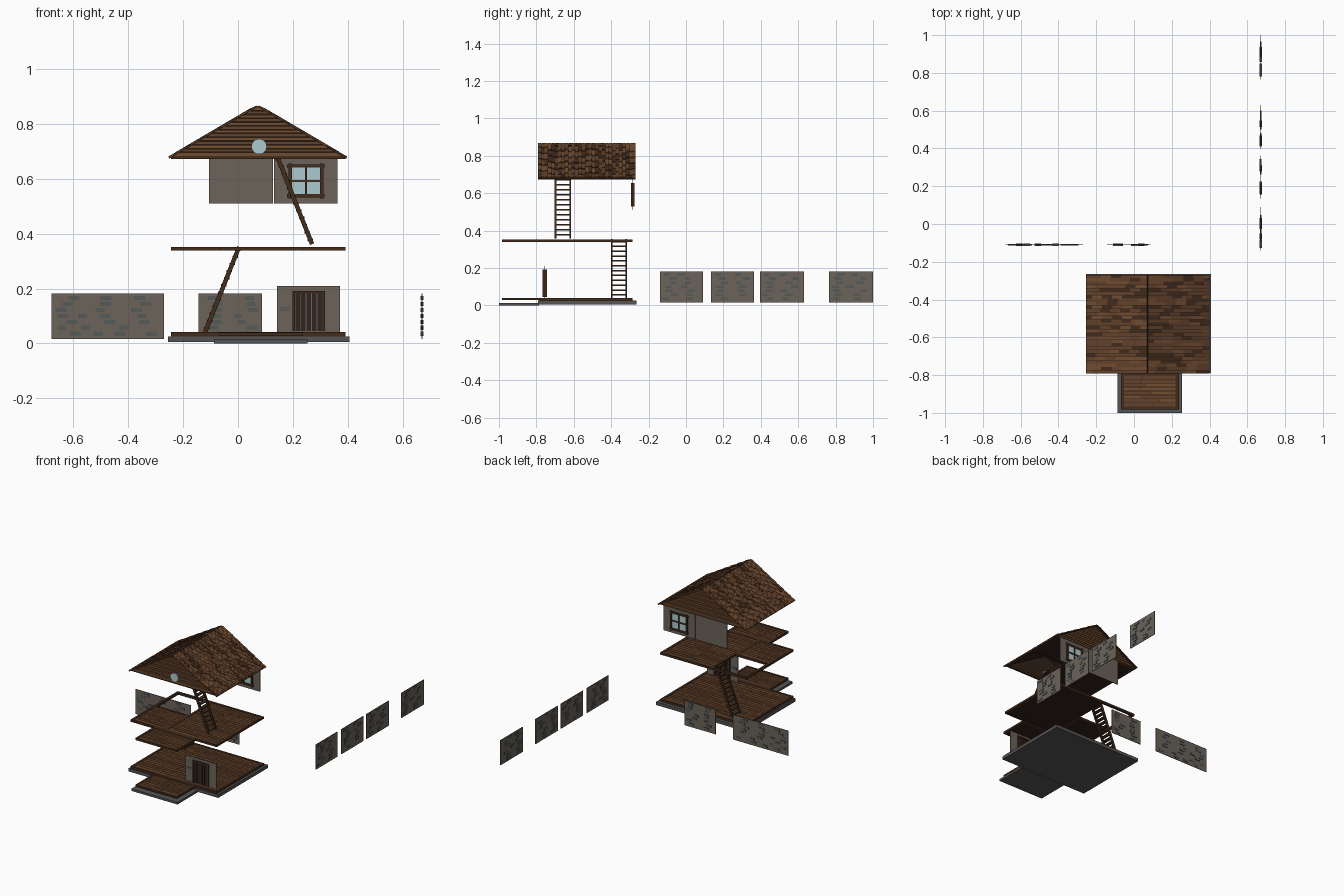
import bpy, bmesh, random
from mathutils import Vector

if "Cube" in bpy.data.objects:
    bpy.data.objects.remove(bpy.data.objects["Cube"])
random.seed(4)

COL = {"wall": (.15, .125, .10), "brick": (.09, .10, .095), "plank": (.17, .075, .03),
       "plank_b": (.125, .055, .024), "beam": (.055, .025, .012), "dark": (.03, .016, .01),
       "glass": (.42, .6, .62), "stone": (.09, .09, .09), "door": (.03, .018, .013)}
MATS = {}
for k, c in COL.items():
    MATS[k] = bpy.data.materials.new(k)
    MATS[k].diffuse_color = (*c, 1)
PARTS = {}


def prism(part, mat, pts, a, b, axis="y"):
    """Extrude a profile from a to b; profile is xz along y, or yz along x."""
    bm = PARTS.setdefault((part, mat), bmesh.new())
    put = (lambda p, t: (p[0], t, p[1])) if axis == "y" else (lambda p, t: (t, p[0], p[1]))
    A = [bm.verts.new(put(p, a)) for p in pts]
    B = [bm.verts.new(put(p, b)) for p in pts]
    bm.faces.new(A)
    bm.faces.new(B[::-1])
    for i in range(len(pts)):
        j = (i + 1) % len(pts)
        bm.faces.new((A[j], A[i], B[i], B[j]))


def box(part, mat, x0, x1, y0, y1, z0, z1):
    prism(part, mat, [(x0, z0), (x1, z0), (x1, z1), (x0, z1)], y0, y1)


def frame(part, x0, x1, y0, y1, z0, z1, w=.016):
    for a, b in ((x0, x0 + w), (x1 - w, x1)):
        box(part, "beam", a, b, y0, y1, z0, z1)
    for a, b in ((y0, y0 + w), (y1 - w, y1)):
        box(part, "beam", x0 + w, x1 - w, a, b, z0, z1)


def deck(part, x0, x1, y0, y1, z0, z1):
    """Framed rectangle of planks running along x."""
    frame(part + "_frame", x0, x1, y0, y1, z0, z1)
    zm = z0 + (z1 - z0) * .45
    box(part + "_underside", "dark", x0 + .01, x1 - .01, y0 + .01, y1 - .01, z0 + .002, zm)
    n = max(2, round((y1 - y0 - .032) / .021))
    p = (y1 - y0 - .032) / n
    for i in range(n):
        y = y0 + .016 + i * p
        cut = x0 + (x1 - x0) * random.uniform(.3, .7)
        for a, b in ((x0 + .016, cut - .001), (cut + .001, x1 - .016)):
            box(part + "_planks", random.choice(("plank", "plank_b")),
                a, b, y + .002, y + p - .002, zm, z1 - .002)


def brick_wall(part, axis, at, a, b, z0, z1, bricks=True, keep=None):
    def slab(nm, mat, s, e, zs, ze, t):
        if axis == "x":
            box(nm, mat, s, e, at - t, at + t, zs, ze)
        else:
            box(nm, mat, at - t, at + t, s, e, zs, ze)
    slab(part, "wall", a, b, z0, z1, .002)
    if not bricks:
        return
    for r in range(7):
        z = z0 + .012 + r * (z1 - z0 - .03) / 6.3
        u = a + .012 + random.uniform(0, .06)
        while u + .042 < b - .006:
            w = random.uniform(.03, .042)
            if not (keep and u + w > keep[0] and u < keep[1] and z < keep[2]):
                slab(part + "_bricks", "brick", u, u + w, z, z + .015, random.uniform(.003, .006))
            u += w + random.uniform(.03, .11)


def ladder(part, x0, z0, x1, z1, y0, y1, n=12):
    d = Vector((x1 - x0, z1 - z0)).normalized()
    nrm = Vector((-d.y, d.x)) * .008
    p, q = Vector((x0, z0)), Vector((x1, z1))
    prof = [p - nrm, q - nrm, q + nrm, p + nrm]
    for a in (y0, y1 - .009):
        prism(part + "_rails", "beam", prof, a, a + .009)
    for i in range(n):
        c = p.lerp(q, (i + .6) / n)
        box(part + "_rungs", "beam", c.x - .010, c.x + .010, y0 + .009, y1 - .009,
            c.y - .004, c.y + .004)


X0, X1, Y0, Y1 = -.245, .392, -.785, -.287
# foundations
box("main_foundation", "stone", -.255, .407, -.79, -.265, .005, .026)
box("porch_foundation", "stone", -.088, .253, -1, -.785, 0, .014)
# ground floor and porch
deck("ground_floor", X0, X1, Y0, Y1, .026, .041)
deck("porch_floor", -.07, .237, -.983, -.785, .028, .04)
# second floor with stair opening at back left
z = (.338, .352)
frame("second_floor_rim", X0, X1, Y0, Y1, *z)
deck("second_floor_right", .005, X1, Y0, Y1, *z)
deck("second_floor_left", X0, .005, Y0, -.53, *z)
deck("balcony", -.07, .237, -.983, -.785, *z)
# attic floor with stair opening at front right
z = (.673, .686)
frame("attic_rim", X0, X1, -.775, Y1, *z)
deck("attic_left", X0, .135, -.775, Y1, *z)
deck("attic_right", .135, X1, -.53, Y1, *z)
# ladders
ladder("lower_ladder", -.12, .041, .004, .352, -.402, -.315)
ladder("upper_ladder", .27, .362, .143, .682, -.702, -.615)

# door wall and plank door
brick_wall("door_wall", "x", -.755, .142, .372, .04, .21, keep=(.19, .325, .19))
for a, b, c, d in ((.199, .208, .045, .19), (.308, .317, .045, .19), (.199, .317, .183, .192)):
    box("door_frame", "beam", a, b, -.766, -.744, c, d)
for i in range(5):
    a = .208 + i * .02
    box("door_leaf", "door", a + .001, a + .019, -.761, -.749, .045, .183)

# loose stone walls laid out around the house
brick_wall("back_wall_long", "x", -.11, -.68, -.27, .016, .182)
brick_wall("back_wall_short", "x", -.11, -.144, .088, .016, .182)
for i, (a, b) in enumerate(((-.14, .09), (.133, .363), (.396, .63), (.765, 1))):
    brick_wall(f"side_wall_{i + 1}", "y", .671, a, b, .016, .182)

# upper back walls and window
brick_wall("upper_wall_plain", "x", -.285, -.106, .127, .51, .676, False)
brick_wall("upper_wall_window", "x", -.285, .131, .363, .51, .676, False)
box("window_glass", "glass", .195, .3, -.289, -.281, .54, .645)
for x in (.19, .2475, .305):
    w, e = (.004, 0) if x == .2475 else (.006, .005)
    box("window_frame", "beam", x - w, x + w, -.295, -.275, .533 - e, .651 + e)
for zc in (.538, .5925, .647):
    w, e = (.004, 0) if zc == .5925 else (.006, .005)
    box("window_frame", "beam", .184 - e, .311 + e, -.294, -.276, zc - w, zc + w)

# gables: dark backing with horizontal planks outside
CX, TOP, BASE, HALF = .072, .864, .684, .305
for nm, y, s in (("front", -.768, -1), ("back", -.292, 1)):
    prism(nm + "_gable_backing", "dark", [(CX - HALF, BASE), (CX + HALF, BASE), (CX, TOP)],
          y - .002, y + .002)
    N = 13
    for i in range(N):
        z0 = BASE + (TOP - BASE) * i / N
        z1 = BASE + (TOP - BASE) * (i + .82) / N
        h0, h1 = [HALF * (TOP - q) / (TOP - BASE) for q in (z0, z1)]
        prism(nm + "_gable_planks", ("plank", "plank_b")[i % 2],
              [(CX - h0, z0), (CX + h0, z0), (CX + h1, z1), (CX - h1, z1)],
              y, y + s * .008)

# round gable window
bm = PARTS.setdefault(("round_window", "glass"), bmesh.new())
g = bmesh.ops.create_cone(bm, cap_ends=True, segments=24, radius1=.028, radius2=.028, depth=.02)
for v in g["verts"]:
    v.co = Vector((.077 + v.co.x, -.772 + v.co.z, .718 + v.co.y))

# roof slopes: slab plus staggered shingles
RY0, RY1 = -.793, -.268
for s in (-1, 1):
    ridge, eave = Vector((CX, .863)), Vector((CX + s * .322, .674))
    d = (eave - ridge).normalized()
    n = Vector((-d.y * s, d.x * s))
    prism("roof_slab", "dark", [ridge, eave, eave + n * .004, ridge + n * .004],
          RY0 + .003, RY1 - .003)
    rows, cols = 6, 29
    p = (RY1 - RY0) / cols
    for c in range(cols):
        off = random.uniform(-.5, .5)
        cuts = [0] + [(r + off) / rows for r in range(1, rows)] + [1]
        for t0, t1 in zip(cuts, cuts[1:]):
            a, b = ridge.lerp(eave, t0), ridge.lerp(eave, t1)
            y = RY0 + c * p
            prism("roof_shingles", random.choice(("plank", "plank_b", "plank_b", "beam")),
                  [a + n * .003, b + n * .003, b + n * .009, a + n * .0055],
                  y + .001, y + p - .001)

# write the collected meshes out as objects
for (part, mat), bm in PARTS.items():
    bmesh.ops.recalc_face_normals(bm, faces=bm.faces)
    me = bpy.data.meshes.new(part)
    bm.to_mesh(me)
    bm.free()
    me.materials.append(MATS[mat])
    bpy.context.collection.objects.link(bpy.data.objects.new(part, me))

for m in bpy.data.materials:
    if m.users and not m.is_grease_pencil:
        m.use_nodes = True
        m.node_tree.nodes["Principled BSDF"].inputs["Base Color"].default_value = m.diffuse_color
